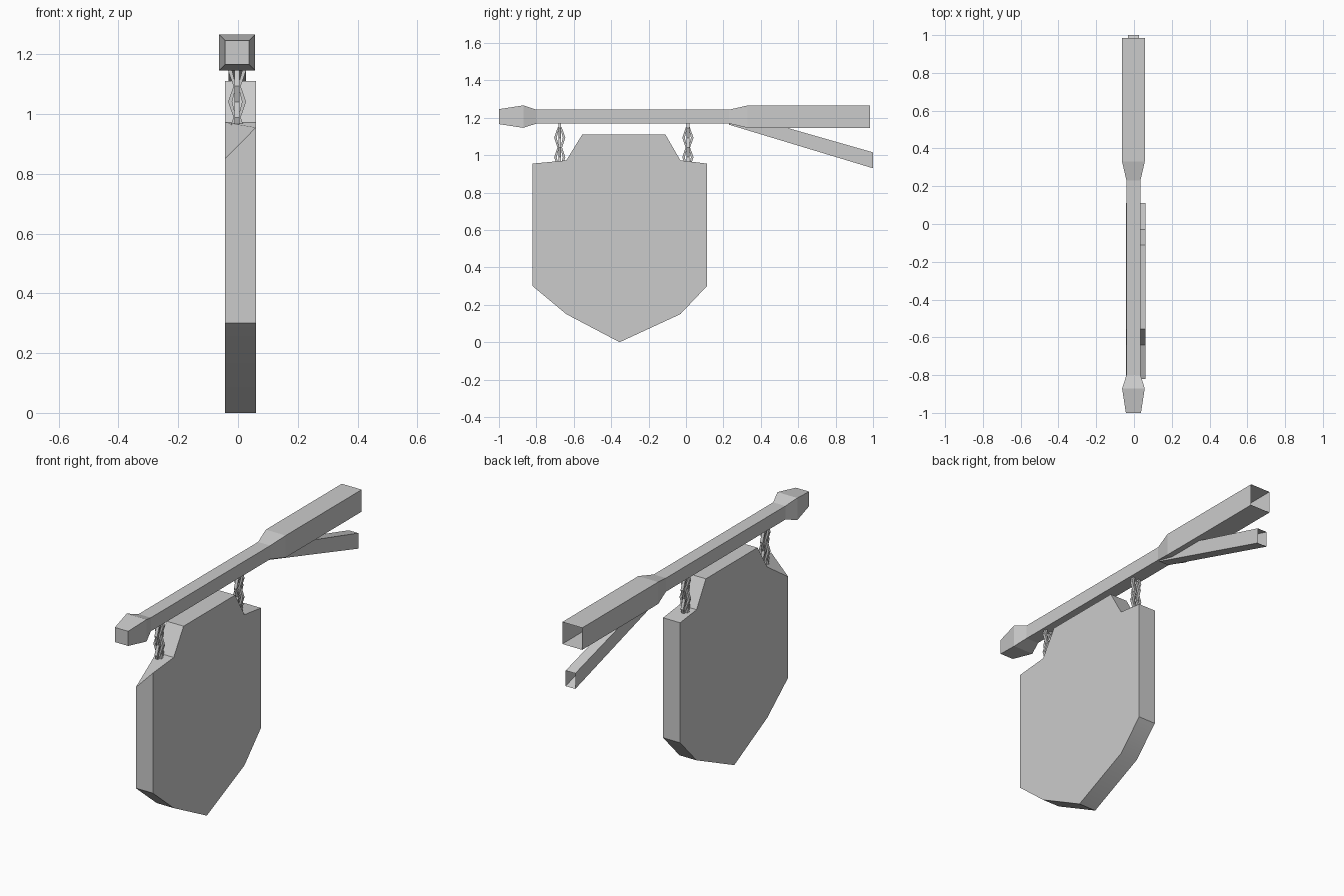
import bpy, bmesh
from mathutils import Vector

if "Cube" in bpy.data.objects:
    bpy.data.objects.remove(bpy.data.objects["Cube"])


def finish(name, bm, smooth=None):
    bmesh.ops.recalc_face_normals(bm, faces=bm.faces)
    mesh = bpy.data.meshes.new(name)
    bm.to_mesh(mesh)
    bm.free()
    ob = bpy.data.objects.new(name, mesh)
    bpy.context.collection.objects.link(ob)
    if smooth:
        bpy.context.view_layer.objects.active = ob
        ob.select_set(True)
        bpy.ops.object.shade_smooth_by_angle(angle=smooth)
        ob.select_set(False)
    return ob


def loft(name, rings, cap_start=False):
    """Skin closed rings in order; the far end stays open."""
    bm = bmesh.new()
    vs = [[bm.verts.new(p) for p in r] for r in rings]
    for a, b in zip(vs, vs[1:]):
        for i in range(len(a)):
            j = (i + 1) % len(a)
            bm.faces.new((a[i], a[j], b[j], b[i]))
    if cap_start:
        bm.faces.new(vs[0])
    return finish(name, bm)


CX, CZ = -0.003, 1.206


def section(y, hx, z0, z1):
    return [(CX - hx, y, z0), (CX + hx, y, z0), (CX + hx, y, z1), (CX - hx, y, z1)]


# Beam: square section with a knob at the front and a thick rear end
beam = [(-1, .04), (-.87, .06), (-.8, .037), (.23, .037), (.33, .06), (.985, .06)]
loft("beam", [section(y, h, CZ - h, CZ + h) for y, h in beam], True)

# Diagonal brace under the thick end, open at the wall
loft("brace", [section(.23, .029, 1.163, 1.235), section(1, .029, .93, 1.015)])

# Shield-shaped board, its front shoulder cut lower on the left side
profile = [(-.82, .955), (-.64, .972), (-.555, 1.11), (-.11, 1.11), (-.03, .972),
           (.112, .955), (.112, .3), (-.03, .15), (-.355, 0), (-.64, .15), (-.82, .3)]
bm = bmesh.new()
right = [bm.verts.new((.06, y, z)) for y, z in profile]
left = [bm.verts.new((-.043, y, z)) for y, z in profile]
left[0].co.z = .85
n = len(profile)
for i in range(n):
    j = (i + 1) % n
    bm.faces.new((right[i], right[j], left[j], left[i]))
bm.faces.new(right)
bm.faces.new(left)
finish("sign_board", bm, 0.7)


# Chain links: flat hexagonal rings, alternating by a quarter turn
def add_link(bm, centre, across_x):
    outline = [(.01, .058), (.03, 0), (.01, -.058), (-.01, -.058), (-.03, 0), (-.01, .058)]
    rings = []
    for su, sv, t in ((1, 1, .008), (1, 1, -.008), (.55, .75, -.008), (.55, .75, .008)):
        ring = []
        for u, v in outline:
            off = (u * su, t, v * sv) if across_x else (t, u * su, v * sv)
            ring.append(bm.verts.new(centre + Vector(off)))
        rings.append(ring)
    for k in range(4):
        a, b = rings[k], rings[(k + 1) % 4]
        for i in range(6):
            j = (i + 1) % 6
            bm.faces.new((a[i], a[j], b[j], b[i]))


for name, y in (("front_chain", -.675), ("rear_chain", .01)):
    bm = bmesh.new()
    for k in range(5):
        add_link(bm, Vector((CX, y, 1.145 - .052 * k)), k % 2 == 0)
    finish(name, bm)
